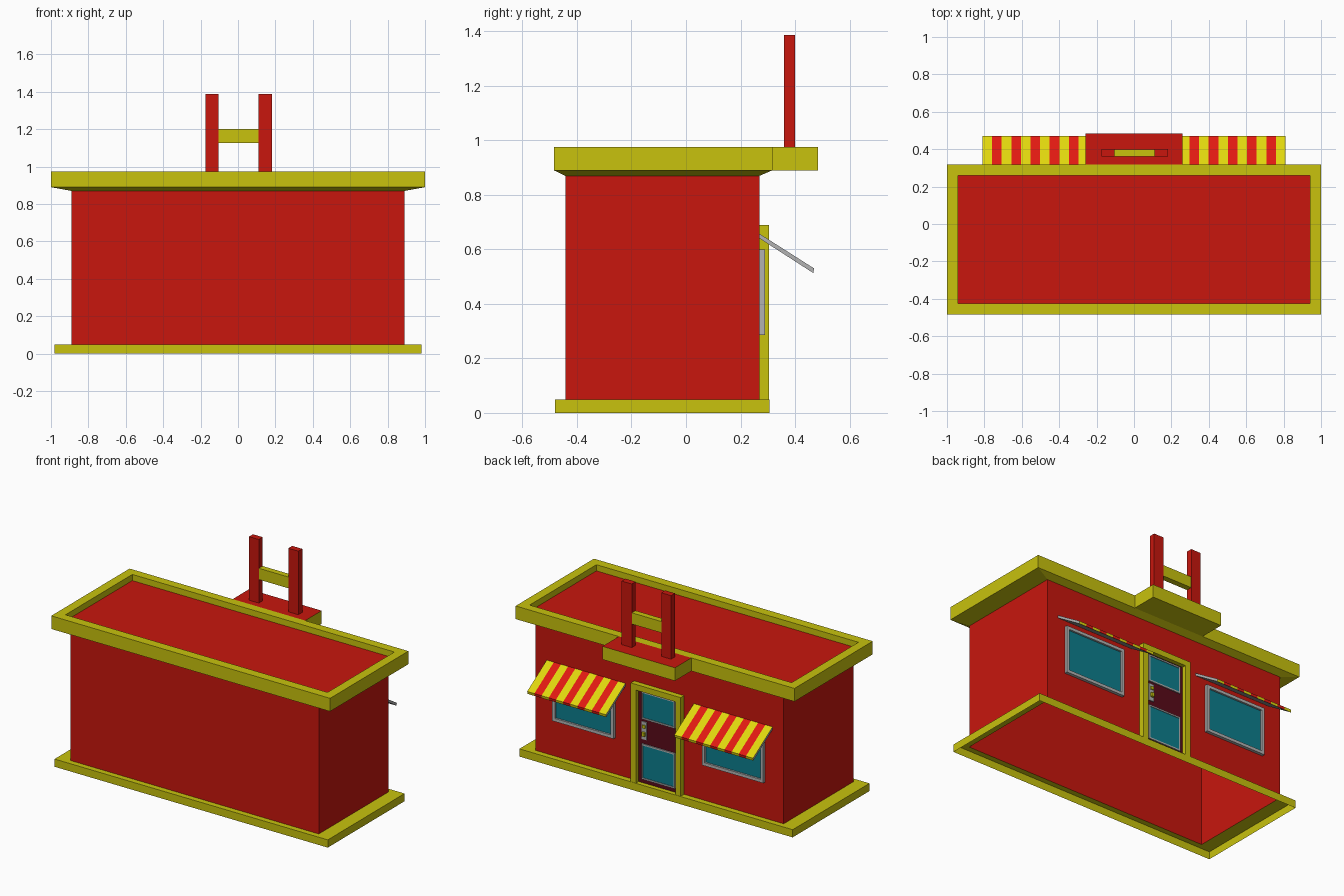
import bpy, bmesh

if "Cube" in bpy.data.objects:
    bpy.data.objects.remove(bpy.data.objects["Cube"])


def material(name, rgb):
    m = bpy.data.materials.new(name)
    m.diffuse_color = (*rgb, 1)
    m.use_nodes = True
    m.node_tree.nodes["Principled BSDF"].inputs["Base Color"].default_value = m.diffuse_color
    return m


RED = material("red", (0.58, 0.008, 0.004))
YELLOW = material("yellow", (0.58, 0.54, 0.004))
BRIGHT_RED = material("awning_red", (0.75, 0.01, 0.006))
BRIGHT_YELLOW = material("awning_yellow", (0.75, 0.68, 0.004))
GREY = material("grey", (0.45, 0.45, 0.45))
MAROON = material("maroon", (0.1, 0.003, 0.01))
GLASS = material("glass", (0.004, 0.21, 0.27))


def finish(name, bm, mats, recalc=True):
    if recalc:
        bmesh.ops.recalc_face_normals(bm, faces=bm.faces)
    me = bpy.data.meshes.new(name)
    bm.to_mesh(me)
    bm.free()
    for m in mats:
        me.materials.append(m)
    ob = bpy.data.objects.new(name, me)
    bpy.context.collection.objects.link(ob)
    return ob


def shell(name, rings, mat, cap_mat=None):
    """Skin a stack of rectangles ((x0, x1, y0, y1), z), optionally capped at the end."""
    bm = bmesh.new()
    loops = []
    for (x0, x1, y0, y1), z in rings:
        loops.append([bm.verts.new((x, y, z)) for x, y in
                      ((x0, y0), (x1, y0), (x1, y1), (x0, y1))])
    for a, b in zip(loops, loops[1:]):
        for i in range(4):
            j = (i + 1) % 4
            bm.faces.new((a[i], a[j], b[j], b[i]))
    if cap_mat:
        bm.faces.new(loops[-1]).material_index = 1
    return finish(name, bm, [mat, cap_mat or mat], recalc=False)


def box(name, x, y, z, mat):
    bm = bmesh.new()
    bmesh.ops.create_cube(bm, size=1)
    for v in bm.verts:
        v.co = [r[0] if c < 0 else r[1] for c, r in zip(v.co, (x, y, z))]
    return finish(name, bm, [mat])


def frame(name, x, y, z, w, mat, sill=True):
    """Rectangular frame on the back wall; without sill it is a door surround."""
    (x0, x1), (z0, z1) = x, z
    bm = bmesh.new()
    outer = [(x0, z0), (x0, z1), (x1, z1), (x1, z0)]
    zi = z0 + w if sill else z0
    inner = [(x0 + w, zi), (x0 + w, z1 - w), (x1 - w, z1 - w), (x1 - w, zi)]
    vs = [[[bm.verts.new((px, d, pz)) for px, pz in pts] for pts in (outer, inner)] for d in y]
    for i in range(4 if sill else 3):
        j = (i + 1) % 4
        for d in vs:
            bm.faces.new((d[0][i], d[0][j], d[1][j], d[1][i]))
        for k in (0, 1):
            bm.faces.new((vs[0][k][i], vs[0][k][j], vs[1][k][j], vs[1][k][i]))
    return finish(name, bm, [mat])


def awning(name, x0, x1, n=11):
    """Sloping slab with striped top and front lip, grey ends and underside."""
    profile = [(0.27, 0.64), (0.27, 0.657), (0.47, 0.53), (0.467, 0.513)]
    bm = bmesh.new()
    rows = [[bm.verts.new((x0 + (x1 - x0) * i / n, y, z)) for y, z in profile]
            for i in range(n + 1)]
    for i in range(n):
        for k in range(4):
            j = (k + 1) % 4
            f = bm.faces.new((rows[i][k], rows[i][j], rows[i + 1][j], rows[i + 1][k]))
            f.material_index = 1 + i % 2 if k in (1, 2) else 0
    bm.faces.new(rows[0])
    bm.faces.new(rows[-1])
    return finish(name, bm, [GREY, BRIGHT_YELLOW, BRIGHT_RED])


# Hollow building shell, plinth and parapet roof
WALL = (-0.89, 0.89, -0.443, 0.27)
PLINTH = (-0.98, 0.98, -0.48, 0.307)
EAVE = (-1, 1, -0.485, 0.317)
DECK = (-0.94, 0.94, -0.425, 0.26)
shell("plinth", [(PLINTH, 0), (PLINTH, 0.05), (WALL, 0.05)], YELLOW)
shell("walls", [(WALL, 0.05), (WALL, 0.87)], RED)
shell("roof", [(WALL, 0.87), (EAVE, 0.89), (EAVE, 0.975), (DECK, 0.975), (DECK, 0.935)],
      YELLOW, RED)

# Porch slab with rooftop sign frame
CANOPY = (-0.26, 0.26, 0.317, 0.485)
shell("porch_canopy", [(CANOPY, 0.89), (CANOPY, 0.975)], YELLOW, RED)
box("porch_canopy_underside", (-0.26, 0.26), (0.317, 0.485), (0.89, 0.9), YELLOW)
for side, x in (("left", (-0.173, -0.103)), ("right", (0.109, 0.181))):
    box("sign_post_" + side, x, (0.36, 0.40), (0.975, 1.387), RED)
box("sign_crossbar", (-0.16, 0.17), (0.361, 0.399), (1.127, 1.2), YELLOW)

# Windows with awnings either side of the door
for side, s in (("left", -1), ("right", 1)):
    a, b = sorted((0.317 * s, 0.757 * s))
    frame("window_frame_" + side, (a, b), (0.268, 0.29), (0.285, 0.60), 0.02, GREY)
    box("window_glass_" + side, (a + 0.02, b - 0.02), (0.268, 0.278), (0.305, 0.58), GLASS)
    awning("awning_" + side, *sorted((0.245 * s, 0.81 * s)))

# Door, surround, panes and handle
frame("door_surround", (-0.175, 0.183), (0.268, 0.305), (0.05, 0.69), 0.037, YELLOW, sill=False)
box("door_leaf", (-0.138, 0.146), (0.268, 0.277), (0.05, 0.653), MAROON)
for part, z in (("lower", (0.075, 0.305)), ("upper", (0.465, 0.645))):
    frame("door_pane_frame_" + part, (-0.118, 0.122), (0.27, 0.284), z, 0.01, GREY)
    box("door_pane_" + part, (-0.108, 0.112), (0.27, 0.28), (z[0] + 0.01, z[1] - 0.01), GLASS)
box("handle_plate", (0.085, 0.122), (0.276, 0.283), (0.335, 0.45), GREY)
box("handle_grip", (0.092, 0.112), (0.283, 0.298), (0.36, 0.385), YELLOW)
box("handle_lock", (0.092, 0.112), (0.283, 0.29), (0.41, 0.43), YELLOW)
